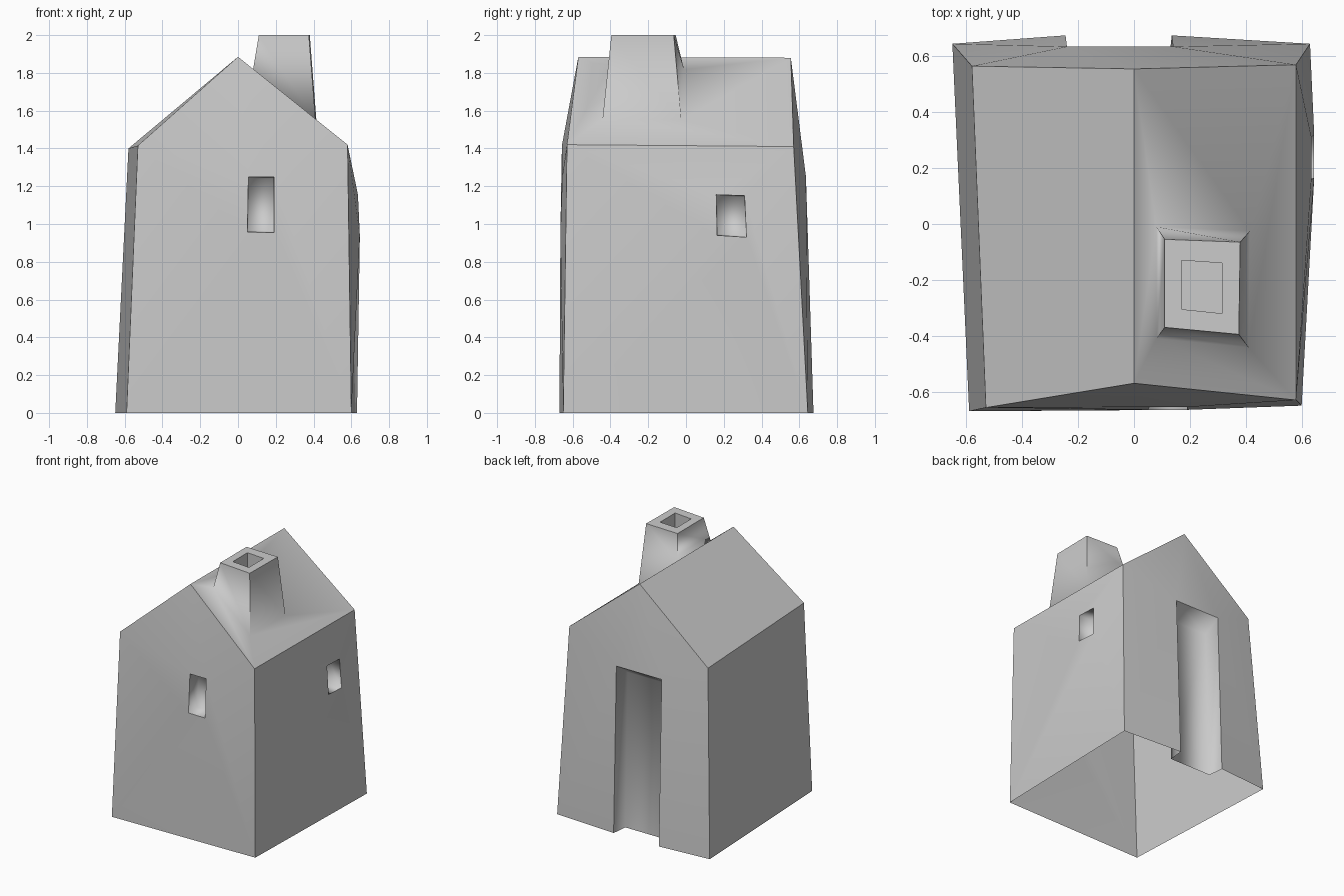
import bpy, bmesh, math
from mathutils import Vector

if "Cube" in bpy.data.objects:
    bpy.data.objects.remove(bpy.data.objects["Cube"])

bm = bmesh.new()
soft = set()  # edges that stay smooth although they bend


def pts(*coords):
    return [bm.verts.new(c) for c in coords]


def ring(outer, inner):
    """Quads between two matching closed loops."""
    n = len(outer)
    return [bm.faces.new((outer[i], outer[(i + 1) % n], inner[(i + 1) % n], inner[i]))
            for i in range(n)]


def pocket(loop, offset, scale=0.94, open_bottom=False, smooth=True):
    """Recess behind a loop; an open bottom skips the last edge."""
    mid = sum((v.co for v in loop), Vector()) / len(loop)
    if open_bottom:
        mid.z = 0
    inner = pts(*[mid + (v.co - mid) * scale + Vector(offset) for v in loop])
    n = len(loop)
    for i in range(n - 1 if open_bottom else n):
        j = (i + 1) % n
        bm.faces.new((loop[i], loop[j], inner[j], inner[i]))
    back = bm.faces.new(inner)
    if smooth:
        soft.update(back.edges)
        for a, b in zip(loop, inner):
            e = bm.edges.get((a, b))
            if e:
                soft.add(e)


# Main corners: ground, eaves, ridge
g_fl, g_fr, g_br, g_bl = pts((-.59, -.67, 0), (.60, -.65, 0), (.63, .645, 0), (-.65, .645, 0))
e_fl, e_fr, e_br, e_bl = pts((-.53, -.657, 1.415), (.58, -.63, 1.42),
                             (.58, .57, 1.41), (-.58, .565, 1.40))
r_f, r_b = pts((0, -.57, 1.885), (0, .555, 1.88))

# Left wall and left roof slope
bm.faces.new((g_bl, g_fl, e_fl, e_bl))
bm.faces.new((e_bl, e_fl, r_f, r_b))

# Front wall with gable and window
win = pts((.05, -.665, .957), (.19, -.665, .955), (.19, -.655, 1.25), (.055, -.655, 1.25))
w0, w1, w2, w3 = win
for f in ((g_fl, g_fr, w1, w0), (g_fr, e_fr, w2, w1), (e_fl, g_fl, w0, w3),
          (e_fr, r_f, w2), (r_f, w3, w2), (r_f, e_fl, w3)):
    bm.faces.new(f)
pocket(win, (0, .1, 0))

# Right wall with window
win = pts((.645, .165, .94), (.645, .32, .93), (.635, .31, 1.15), (.635, .16, 1.155))
ring([g_fr, g_br, e_br, e_fr], win)
pocket(win, (-.1, 0, 0))

# Back wall with doorway
door = pts((.135, .675, 0), (.14, .635, 1.25), (-.24, .635, 1.25), (-.245, .675, 0))
d0, d1, d2, d3 = door
for f in ((g_br, d0, d1, e_br), (e_br, d1, r_b), (r_b, d1, d2),
          (r_b, d2, e_bl), (d2, d3, g_bl, e_bl)):
    bm.faces.new(f)
pocket(door, (0, -.12, 0), .93, open_bottom=True)

# Right roof slope flowing into the tapered chimney with a flue
base = pts((.08, -.41, 1.818), (.08, -.01, 1.818), (.415, -.025, 1.55), (.41, -.442, 1.555))
top = pts((.11, -.37, 2), (.11, -.055, 2), (.38, -.065, 2), (.375, -.395, 2))
flue = pts((.17, -.305, 2), (.17, -.13, 2), (.315, -.14, 2), (.315, -.32, 2))
ring([r_f, r_b, e_br, e_fr], base)
ring(base, top)
ring(top, flue)
pocket(flue, (0, 0, -.15), 1.0, smooth=False)
for a, b in ((0, 1), (1, 2), (2, 3), (3, 0)):
    soft.add(bm.edges.get((base[a], base[b])))

# Smooth shading with sharp corners
bmesh.ops.recalc_face_normals(bm, faces=bm.faces[:])
for f in bm.faces:
    f.smooth = True
for e in bm.edges:
    e.smooth = e in soft or e.calc_face_angle(0) < math.radians(25)

mesh = bpy.data.meshes.new("house")
bm.to_mesh(mesh)
bm.free()
house = bpy.data.objects.new("house", mesh)
bpy.context.collection.objects.link(house)
